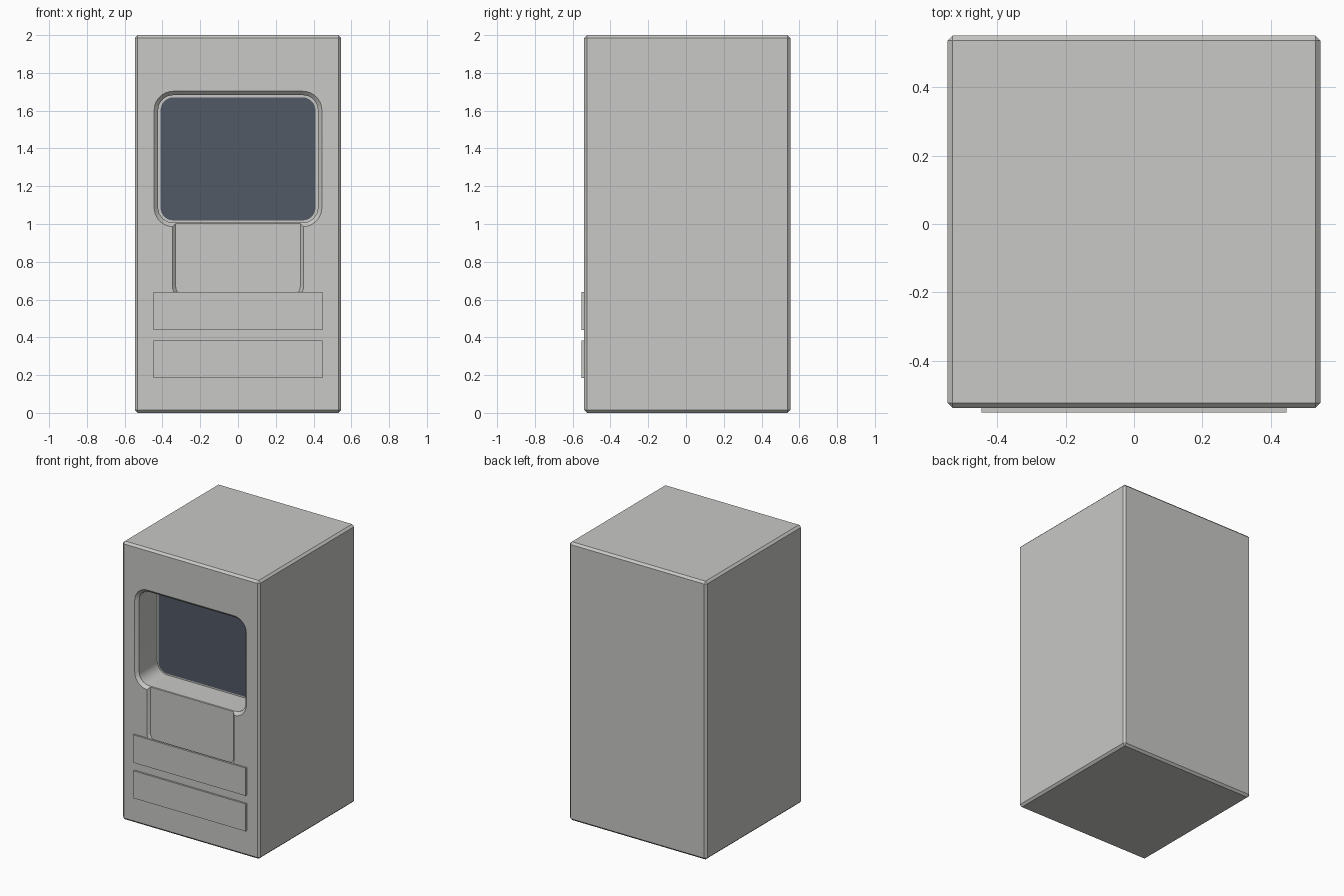
import bpy, bmesh
from math import cos, sin, pi, radians

if "Cube" in bpy.data.objects:
    bpy.data.objects.remove(bpy.data.objects["Cube"], do_unlink=True)

FRONT, BACK, HALF_W = -0.539, 0.552, 0.546


def material(name, colour):
    m = bpy.data.materials.new(name)
    m.use_nodes = True
    m.diffuse_color = colour
    m.node_tree.nodes["Principled BSDF"].inputs["Base Color"].default_value = colour
    return m


casing_grey = material("casing grey", (0.58, 0.58, 0.565, 1))
screen_blue = material("screen slate blue", (0.085, 0.102, 0.133, 1))


def finish(name, bm, mat):
    bmesh.ops.recalc_face_normals(bm, faces=bm.faces)
    mesh = bpy.data.meshes.new(name)
    bm.to_mesh(mesh)
    bm.free()
    mesh.materials.append(mat)
    obj = bpy.data.objects.new(name, mesh)
    bpy.context.collection.objects.link(obj)
    return obj


def box(name, x, y, z, mat, bevel=0):
    """Box from (min, max) ranges, with optional chamfered edges."""
    bm = bmesh.new()
    bmesh.ops.create_cube(bm, size=1)
    for v in bm.verts:
        for i, (lo, hi) in enumerate((x, y, z)):
            v.co[i] = (lo + hi) / 2 + v.co[i] * (hi - lo)
    if bevel:
        bmesh.ops.bevel(bm, geom=bm.edges[:], offset=bevel, segments=1, affect='EDGES')
    return finish(name, bm, mat)


def rounded_loft(name, half_w, z_low, z_high, radius, sections, mat):
    """Loft a rounded rectangle through (y, outward offset) sections."""
    bm = bmesh.new()
    rings = []
    for y, grow in sections:
        ring = []
        for k, (sx, top) in enumerate(((1, 1), (-1, 1), (-1, 0), (1, 0))):
            cx = sx * (half_w - radius)
            cz = z_high - radius if top else z_low + radius
            for s in range(9):
                a = (k + s / 8) * pi / 2
                r = radius + grow
                ring.append(bm.verts.new((cx + r * cos(a), y, cz + r * sin(a))))
        rings.append(ring)
    for a, b in zip(rings, rings[1:]):
        for i in range(len(a)):
            j = (i + 1) % len(a)
            bm.faces.new((a[i], a[j], b[j], b[i]))
    bm.faces.new(rings[0])
    bm.faces.new(rings[-1])
    return finish(name, bm, mat)


def cut(target, cutter):
    mod = target.modifiers.new(cutter.name, 'BOOLEAN')
    mod.operation, mod.solver, mod.object = 'DIFFERENCE', 'EXACT', cutter
    bpy.context.view_layer.objects.active = target
    bpy.ops.object.modifier_apply(modifier=mod.name)
    bpy.data.objects.remove(cutter, do_unlink=True)


# Chamfered cabinet
cabinet = box("cabinet", (-HALF_W, HALF_W), (FRONT, BACK), (0, 2), casing_grey, 0.015)

# Deep screen recess with a chamfered rim
screen_back = FRONT + 0.225
cut(cabinet, rounded_loft("screen_recess_cutter", 0.423, 1.007, 1.682, 0.08,
    [(FRONT - 0.02, 0.041), (FRONT + 0.021, 0), (screen_back, 0)], casing_grey))

# Shallow panel below, opening into the screen recess
cut(cabinet, rounded_loft("panel_recess_cutter", 0.33, 0.62, 1.15, 0.05,
    [(FRONT - 0.02, 0.037), (FRONT + 0.017, 0)], casing_grey))

# Screen glass on the back wall of the recess
screen = rounded_loft("screen", 0.41, 1.019, 1.67, 0.068,
    [(screen_back - 0.005, 0), (screen_back + 0.002, 0)], screen_blue)

# Two raised front plates
for label, low, high in (("upper", 0.44, 0.64), ("lower", 0.185, 0.382)):
    box(label + "_front_plate", (-0.447, 0.447), (-0.552, FRONT + 0.002), (low, high), casing_grey)

# Smooth the rounded corners, keep the chamfers crisp
for obj in (cabinet, screen):
    bpy.ops.object.select_all(action='DESELECT')
    obj.select_set(True)
    bpy.context.view_layer.objects.active = obj
    bpy.ops.object.shade_smooth_by_angle(angle=radians(25))
